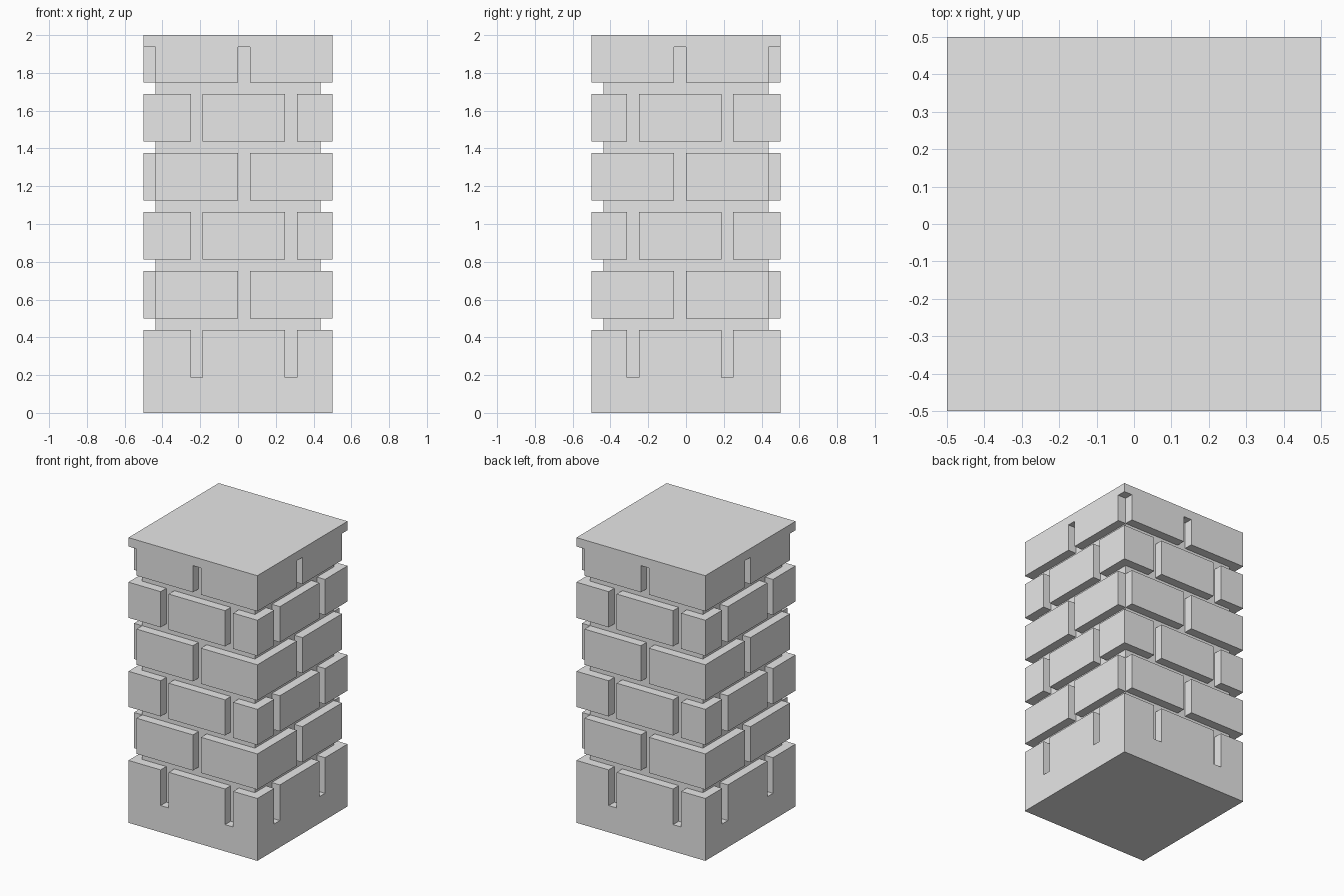
import bpy
import bmesh

U = 1 / 16        # mortar width and depth
HALF = 0.5        # half width of the pillar
BRICK = 4 * U     # brick height
PITCH = 5 * U     # brick plus mortar joint

if "Cube" in bpy.data.objects:
    bpy.data.objects.remove(bpy.data.objects["Cube"], do_unlink=True)

stone = bpy.data.materials.new("grey_stone")
stone.use_nodes = True
grey = (0.8, 0.8, 0.8, 1)
stone.diffuse_color = grey
stone.node_tree.nodes["Principled BSDF"].inputs["Base Color"].default_value = grey


def add_box(bm, low, high):
    cube = bmesh.ops.create_cube(bm, size=1)
    for v in cube["verts"]:
        v.co = [h if c > 0 else l for c, l, h in zip(v.co, low, high)]


def make_object(name, boxes):
    bm = bmesh.new()
    for low, high in boxes:
        add_box(bm, low, high)
    mesh = bpy.data.meshes.new(name)
    bm.to_mesh(mesh)
    bm.free()
    mesh.materials.append(stone)
    obj = bpy.data.objects.new(name, mesh)
    bpy.context.collection.objects.link(obj)
    return obj


def slab(name, half, z0, z1):
    return make_object(name, [((-half, -half, z0), (half, half, z1))])


def joint_boxes(starts, z0, z1):
    """Upright joints on all four sides, the same after a half turn."""
    inner, outer = HALF - U, HALF + U
    boxes = []
    for s in starts:
        e = s + U
        boxes += [((s, -outer, z0), (e, -inner, z1)),     # front
                  ((-e, inner, z0), (-s, outer, z1)),     # back
                  ((inner, -e, z0), (outer, -s, z1)),     # right of picture
                  ((-outer, s, z0), (-inner, e, z1))]     # opposite side
    return boxes


def corner_boxes(z0, z1):
    inner, outer = HALF - U, HALF + U
    return [((-outer, -outer, z0), (-inner, -inner, z1)),
            ((inner, inner, z0), (outer, outer, z1))]


def cut(obj, boxes):
    cutter = make_object("joint_cutter", boxes)
    cutter.hide_render = True
    mod = obj.modifiers.new("joints", "BOOLEAN")
    mod.operation = "DIFFERENCE"
    mod.solver = "EXACT"
    mod.object = cutter
    bpy.context.view_layer.objects.active = obj
    bpy.ops.object.modifier_apply(modifier=mod.name)
    bpy.data.objects.remove(cutter, do_unlink=True)


# Six courses: the lowest joins the base, the highest joins the cap
names = ["base_course", "brick_course_1", "brick_course_2",
         "brick_course_3", "brick_course_4", "cap_course"]
for i, name in enumerate(names):
    z0 = 3 * U + i * PITCH
    z1 = z0 + BRICK
    bottom = 0 if i == 0 else z0
    top = 2 if i == 5 else z1
    course = slab(name, HALF, bottom, top)

    # Joints stop at the solid base and cap, and run through elsewhere
    low = z0 if i == 0 else z0 - U
    high = 2 - U if i == 5 else z1 + U
    if i % 2 == 0:
        cut(course, joint_boxes([-4 * U, 4 * U], low, high))
    else:
        cut(course, joint_boxes([0], low, high) + corner_boxes(low, high))

    # Recessed mortar bed above each course
    if i < 5:
        slab(f"mortar_bed_{i + 1}", HALF - U, z1, z1 + U)
